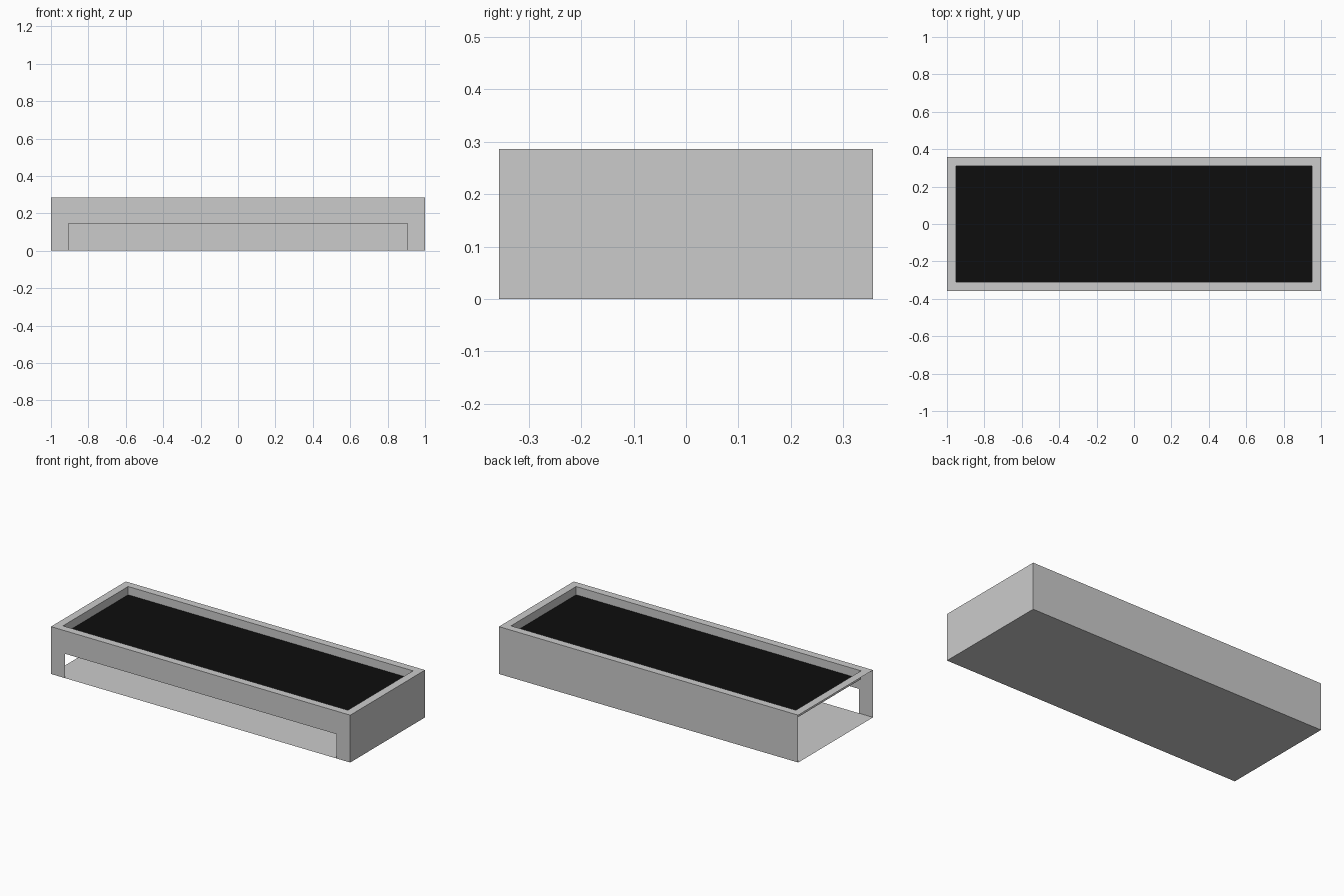
import bpy

if "Cube" in bpy.data.objects:
    bpy.data.objects.remove(bpy.data.objects["Cube"])

# Overall sizes
X, Y, H = 1.0, 0.357, 0.286      # half length, half depth, height
XI, YI = 0.952, 0.311            # half size of the top opening
ZP = 0.236                       # height of the sunken panel
XO, ZO = 0.907, 0.147            # front opening


def material(name, value):
    m = bpy.data.materials.new(name)
    m.diffuse_color = (value, value, value, 1)
    m.use_nodes = True
    m.node_tree.nodes["Principled BSDF"].inputs["Base Color"].default_value = m.diffuse_color
    return m


grey = material("light grey", 0.6)
black = material("black", 0.004)


def sheet(name, loops, mat):
    """Thin sheet part made from one or more outlines."""
    verts, faces = [], []
    for loop in loops:
        faces.append(range(len(verts), len(verts) + len(loop)))
        verts += loop
    me = bpy.data.meshes.new(name)
    me.from_pydata(verts, [], [list(f) for f in faces])
    me.materials.append(mat)
    ob = bpy.data.objects.new(name, me)
    bpy.context.collection.objects.link(ob)
    return ob


def rect(x, y, z):
    return [(-x, -y, z), (x, -y, z), (x, y, z), (-x, y, z)]


def band(a, b):
    """Four quads joining two rectangles."""
    return [[a[i], a[(i + 1) % 4], b[(i + 1) % 4], b[i]] for i in range(4)]


# Floor, back wall and right end (the left end is open)
sheet("floor", [rect(X, Y, 0)[::-1]], grey)
sheet("back_wall", [[(X, Y, 0), (-X, Y, 0), (-X, Y, H), (X, Y, H)]], grey)
sheet("right_wall", [[(X, -Y, 0), (X, Y, 0), (X, Y, H), (X, -Y, H)]], grey)

# Front wall with the long low opening
profile = [(-X, 0), (-XO, 0), (-XO, ZO), (XO, ZO), (XO, 0), (X, 0), (X, H), (-X, H)]
sheet("front_wall", [[(x, -Y, z) for x, z in profile]], grey)

# Top rim with the recess walls below it
rim = band(rect(X, Y, H), rect(XI, YI, H))
recess = band(rect(XI, YI, H), rect(XI, YI, ZP))
sheet("top_rim", rim, grey)
sheet("recess_walls", recess, grey)

# Sunken black panel
sheet("top_panel", [rect(XI, YI, ZP)], black)
